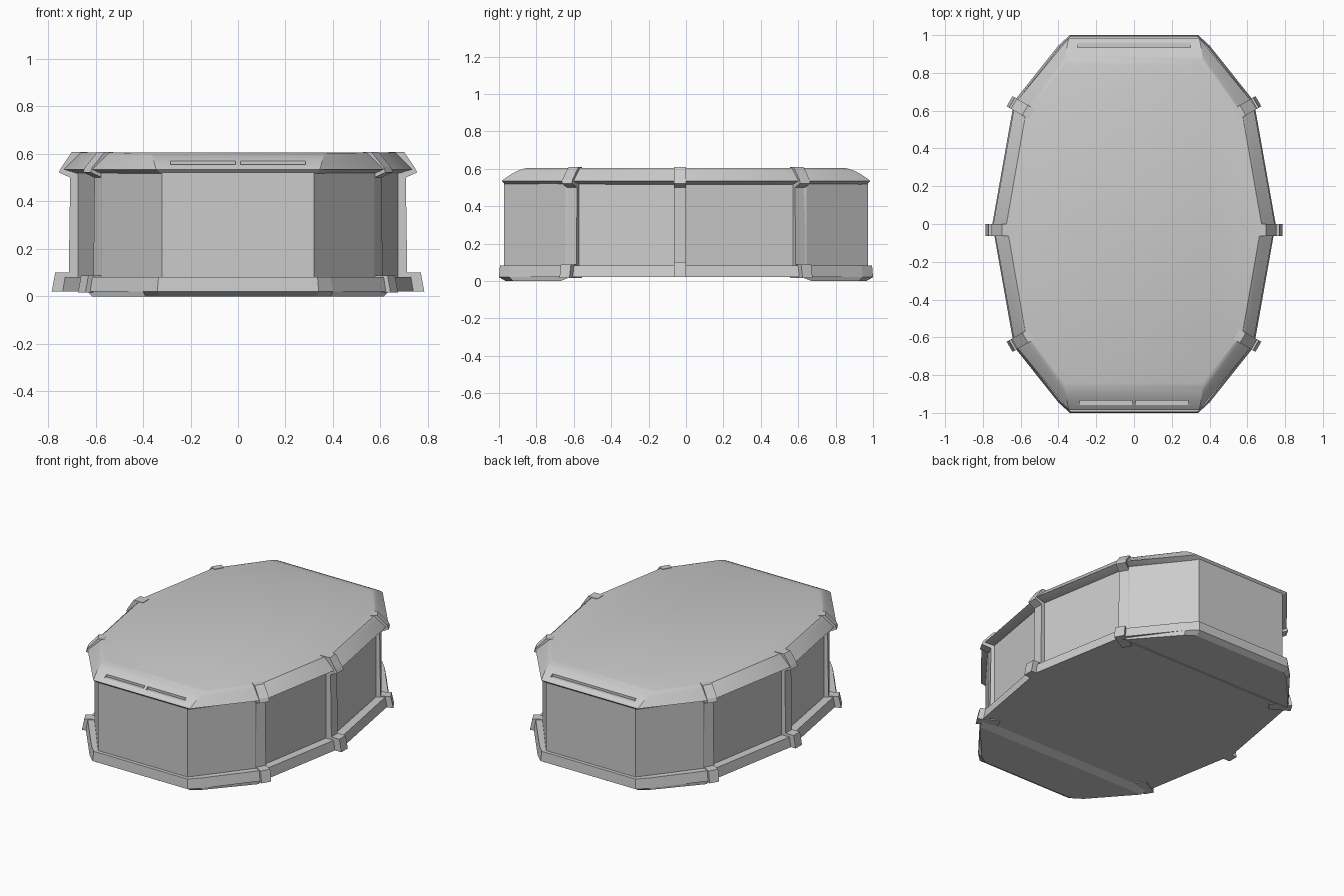
import bpy, bmesh, math
from mathutils import Vector

if "Cube" in bpy.data.objects:
    bpy.data.objects.remove(bpy.data.objects["Cube"])


def finish(name, bm, smooth=False):
    bmesh.ops.recalc_face_normals(bm, faces=bm.faces)
    me = bpy.data.meshes.new(name)
    bm.to_mesh(me)
    bm.free()
    ob = bpy.data.objects.new(name, me)
    bpy.context.collection.objects.link(ob)
    if smooth:
        bpy.ops.object.select_all(action='DESELECT')
        ob.select_set(True)
        bpy.context.view_layer.objects.active = ob
        bpy.ops.object.shade_smooth_by_angle(angle=math.radians(25))
    return ob


def outline(quarter, side_x):
    """Full outline from the points of the +x +y quarter and the side vertex."""
    right = [(x, y) for x, y in quarter] + [(side_x, 0)] + [(x, -y) for x, y in reversed(quarter)]
    return right + [(-x, y) for x, y in reversed(right)]


def loft(name, rings, smooth=False):
    """Closed solid through rings of (outline, z)."""
    bm = bmesh.new()
    vs = [[bm.verts.new((x, y, z)) for x, y in pts] for pts, z in rings]
    n = len(vs[0])
    for a, b in zip(vs, vs[1:]):
        for i in range(n):
            j = (i + 1) % n
            bm.faces.new((a[i], a[j], b[j], b[i]))
    bm.faces.new(vs[0])
    bm.faces.new(vs[-1])
    return finish(name, bm, smooth)


def box(name, x0, x1, y0, y1, z0, z1):
    return loft(name, [([(x0, y0), (x1, y0), (x1, y1), (x0, y1)], z) for z in (z0, z1)])


def pillar(name, anchor, angle, profile, width):
    """Vertical (offset, z) profile pointing outward at angle, extruded to width."""
    out = Vector((math.cos(angle), math.sin(angle), 0))
    side = Vector((-out.y, out.x, 0)) * width / 2
    base = Vector((*anchor, 0))
    bm = bmesh.new()
    a, b = [[bm.verts.new(base + out * d + s + Vector((0, 0, z))) for d, z in profile]
            for s in (-side, side)]
    bm.faces.new(a)
    bm.faces.new(b)
    for i in range(len(a)):
        j = (i + 1) % len(a)
        bm.faces.new((a[i], a[j], b[j], b[i]))
    return finish(name, bm)


# Base flange
base = outline([(.34, 1.0), (.40, .945), (.635, .65)], .75)
base_top = outline([(.335, .995), (.39, .94), (.625, .645)], .74)
loft("base_flange", [(base, .02), (base_top, .082)])

# Raised pads beneath both ends
for s, label in ((-1, "front"), (1, "back")):
    def half(pts):
        return [(x, s * y) for x, y in pts] + [(-x, s * y) for x, y in reversed(pts)]
    loft(label + "_base_pad", [(half([(.33, .965), (.39, .925), (.615, .67)]), 0),
                               (half([(.34, 1.0), (.40, .945), (.635, .65), (.60, .61)][:2]
                                     + [(.635, .62)]), .02)])

# Walls
wall = outline([(.32, .972), (.575, .645)], .685)
loft("walls", [(wall, .05), (wall, .54)])

# Roof with rounded ends and sloping sides
rings = [(outline([(.32, .965), (.57, .635)], .68), .515),
         (outline([(.345, .985), (.63, .64)], .745), .535)]
for s in (.12, .3, .5, .68, .83, .94, 1):
    y = .84 + .145 * (1 - s) ** .6
    rings.append((outline([(.345 + .02 * s, y), (.63 - .055 * s, .64 - .065 * s)],
                          .745 - .07 * s), .535 + .07 * s))
roof = loft("roof", rings, True)

# Slots: two in front, one at the back
for name, x0, x1, y0, y1 in (("front_slot_left", -.285, -.01, -.957, -.935),
                             ("front_slot_right", .01, .285, -.957, -.935),
                             ("back_slot", -.3, .3, .935, .957)):
    cutter = box(name + "_cutter", x0, x1, y0, y1, .555, .65)
    cutter.hide_render = True
    cutter.hide_viewport = True
    cutter.display_type = 'WIRE'
    mod = roof.modifiers.new(name, 'BOOLEAN')
    mod.operation = 'DIFFERENCE'
    mod.solver = 'EXACT'
    mod.object = cutter

# Pillars with foot and roof clamp
mid = [(0, .02), (-.015, .1), (-.072, .1), (-.078, .5), (-.03, .522), (-.042, .545),
       (-.085, .608), (-.15, .608), (-.15, .02)]
corner = [(.01, .015), (-.005, .088), (-.065, .088), (-.07, .5), (-.015, .522), (-.025, .545),
          (-.085, .608), (-.125, .608), (-.125, .015)]
for s, label in ((-1, "left"), (1, "right")):
    flip = math.pi if s < 0 else 0
    pillar(label + "_middle_pillar", (s * .785, -.032), flip, mid, .065)
    for t, end in ((-1, "front"), (1, "back")):
        ang = math.radians(30) * s * t + flip
        pillar(f"{label}_{end}_pillar", (s * .65, t * .645), ang, corner, .062)
